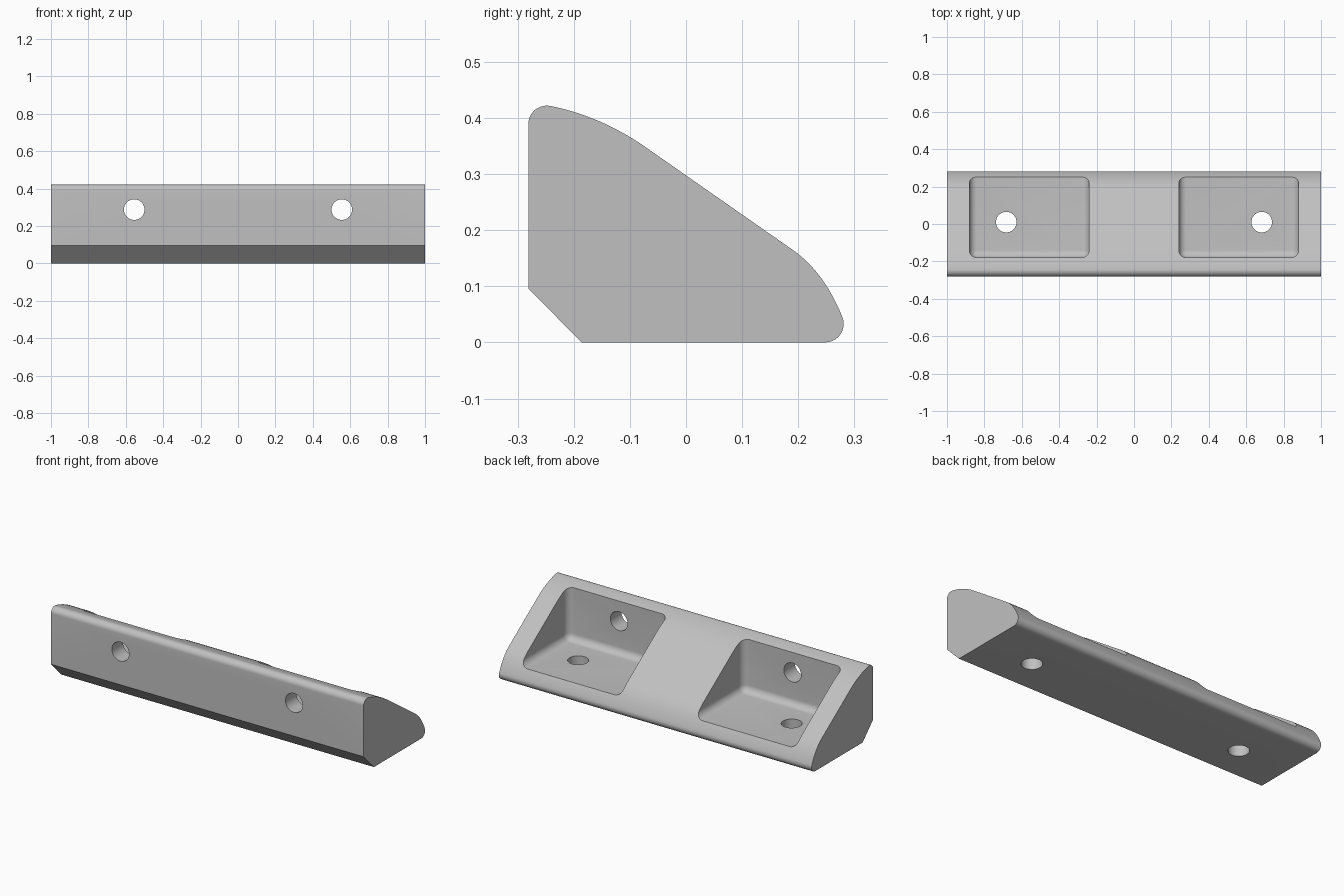
import bpy, bmesh, math
from mathutils import Vector, Matrix

cube = bpy.data.objects.get("Cube")
if cube:
    bpy.data.objects.remove(cube, do_unlink=True)

grey = bpy.data.materials.new("light grey plastic")
grey.use_nodes = True
colour = (0.53, 0.53, 0.53, 1)
grey.diffuse_color = colour
grey.node_tree.nodes["Principled BSDF"].inputs["Base Color"].default_value = colour


def make_object(name, bm):
    bmesh.ops.recalc_face_normals(bm, faces=bm.faces)
    mesh = bpy.data.meshes.new(name)
    bm.to_mesh(mesh)
    bm.free()
    mesh.materials.append(grey)
    obj = bpy.data.objects.new(name, mesh)
    bpy.context.collection.objects.link(obj)
    return obj


def arc(cy, cz, r, a0, a1, n=10):
    angles = [math.radians(a0 + (a1 - a0) * i / n) for i in range(n + 1)]
    return [(cy + r * math.cos(a), cz + r * math.sin(a)) for a in angles]


def curve(p, q, s, n=14):
    p, q, s = Vector(p), Vector(q), Vector(s)
    ts = [i / n for i in range(n + 1)]
    return [tuple(p * (1 - t) ** 2 + q * 2 * t * (1 - t) + s * t * t) for t in ts]


# Side profile: chamfered foot, rounded nose, sloped face, rounded crest
nose = arc(0.248, 0.033, 0.033, -90, 22)
crest = arc(-0.248, 0.389, 0.033, 78, 180)
lower = curve(nose[-1], (0.246, 0.126), (0.19, 0.165))
upper = curve((-0.075, 0.35), (-0.152, 0.403), crest[0])
profile = [(-0.186, 0)] + nose + lower[1:] + upper[:-1] + crest + [(-0.281, 0.096)]

bm = bmesh.new()
face = bm.faces.new([bm.verts.new((-1, y, z)) for y, z in profile])
out = bmesh.ops.extrude_face_region(bm, geom=[face])
verts = [g for g in out["geom"] if isinstance(g, bmesh.types.BMVert)]
bmesh.ops.translate(bm, verts=verts, vec=(2, 0, 0))
body = make_object("bracket_body", bm)


# Pocket cutter: a box with rounded edges, open past the sloped face
def pocket_cutter(side):
    bm = bmesh.new()
    size = Matrix.Diagonal((0.64, 0.78, 0.7, 1))
    place = Matrix.Translation((side * 0.56, 0.21, 0.45))
    bmesh.ops.create_cube(bm, size=1, matrix=place @ size)
    bmesh.ops.bevel(bm, geom=bm.edges[:], offset=0.04, segments=8,
                    profile=0.5, affect='EDGES')
    return make_object("pocket_cutter", bm)


# Screw hole cutter
def hole_cutter(place, turn=0):
    bm = bmesh.new()
    matrix = Matrix.Translation(place) @ Matrix.Rotation(turn, 4, 'X')
    bmesh.ops.create_cone(bm, cap_ends=True, segments=48, radius1=0.055,
                          radius2=0.055, depth=0.3, matrix=matrix)
    return make_object("hole_cutter", bm)


cutters = []
for side in (-1, 1):
    cutters.append(pocket_cutter(side))
    cutters.append(hole_cutter((side * 0.555, -0.23, 0.288), math.pi / 2))
    cutters.append(hole_cutter((side * 0.683, 0.01, 0.05)))

bpy.ops.object.select_all(action='DESELECT')
body.select_set(True)
bpy.context.view_layer.objects.active = body
for cutter in cutters:
    cutter.hide_render = True
    cut = body.modifiers.new("cut", 'BOOLEAN')
    cut.operation = 'DIFFERENCE'
    cut.solver = 'EXACT'
    cut.object = cutter
    bpy.ops.object.modifier_apply(modifier=cut.name)
    bpy.data.objects.remove(cutter, do_unlink=True)

bpy.ops.object.shade_smooth_by_angle(angle=math.radians(30))
